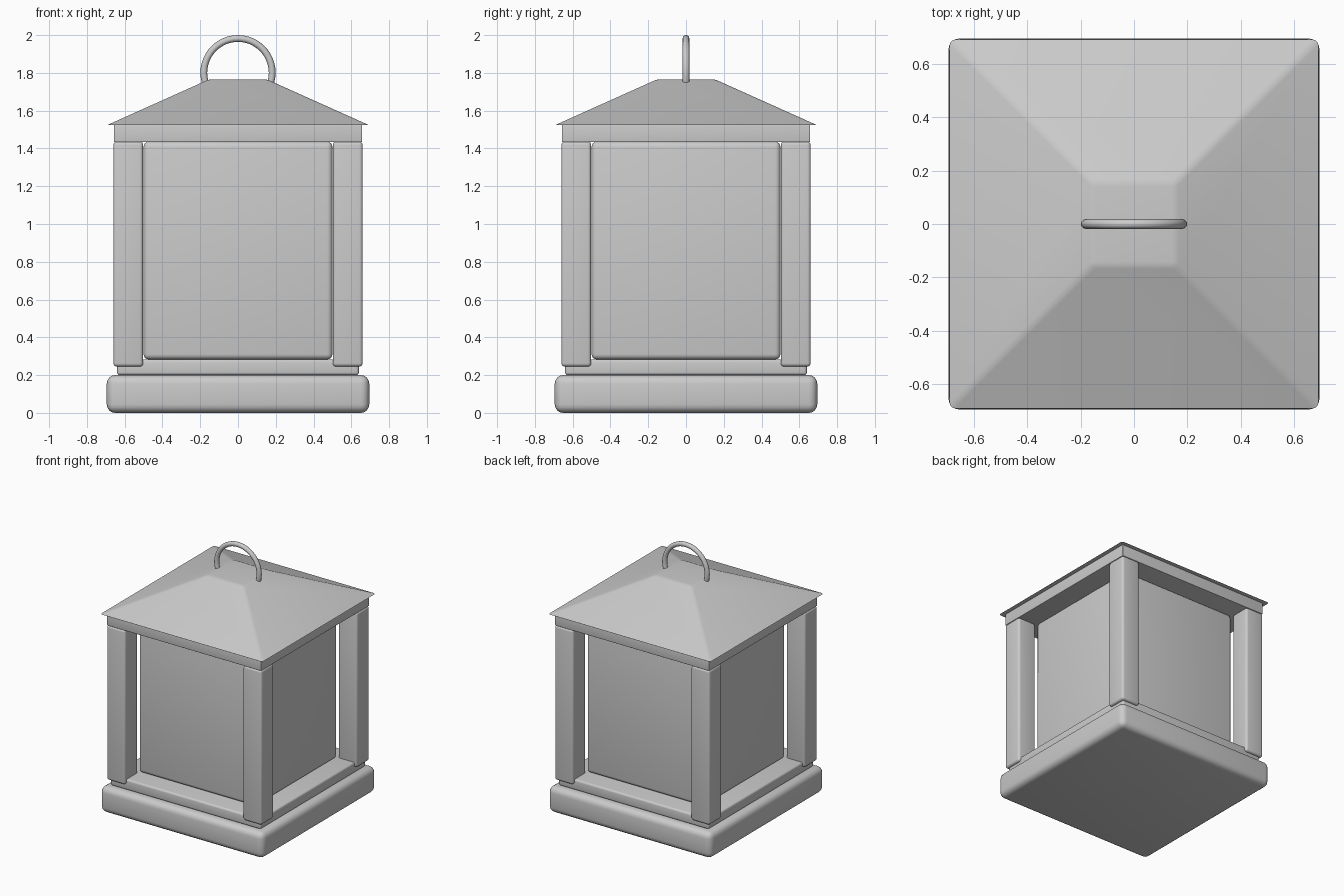
import bpy
import bmesh
import math

cube = bpy.data.objects.get("Cube")
if cube:
    bpy.data.objects.remove(cube, do_unlink=True)

# One plain grey for the whole lantern
grey = bpy.data.materials.new("plain_grey")
grey.use_nodes = True
colour = (0.6, 0.6, 0.6, 1.0)
grey.diffuse_color = colour
grey.node_tree.nodes["Principled BSDF"].inputs["Base Color"].default_value = colour


def finish(name, bm, angle=40):
    """Turn a bmesh into a named, smooth-shaded object."""
    bmesh.ops.recalc_face_normals(bm, faces=bm.faces)
    mesh = bpy.data.meshes.new(name)
    bm.to_mesh(mesh)
    bm.free()
    mesh.materials.append(grey)
    obj = bpy.data.objects.new(name, mesh)
    bpy.context.collection.objects.link(obj)
    bpy.ops.object.select_all(action='DESELECT')
    obj.select_set(True)
    bpy.context.view_layer.objects.active = obj
    bpy.ops.object.shade_smooth_by_angle(angle=math.radians(angle))
    return obj


def rounded_box(name, half, bottom, top, bevel, x=0, y=0):
    """Square-plan box between two heights with rounded edges."""
    bm = bmesh.new()
    bmesh.ops.create_cube(bm, size=2)
    for v in bm.verts:
        v.co = (x + v.co.x * half, y + v.co.y * half,
                top if v.co.z > 0 else bottom)
    if bevel:
        bmesh.ops.bevel(bm, geom=bm.edges[:], offset=bevel, segments=4,
                        profile=0.5, affect='EDGES')
    return finish(name, bm)


# Stacked body
rounded_box("base", 0.695, 0, 0.2, 0.045)
rounded_box("base_step", 0.64, 0.2, 0.283, 0.015)
rounded_box("lamp_core", 0.5, 0.283, 1.436, 0.028)
rounded_box("top_frame", 0.657, 1.434, 1.526, 0.004)

# Four corner posts
for side, sx in (("left", 1), ("right", -1)):
    for end, sy in (("front", -1), ("back", 1)):
        rounded_box(f"{end}_{side}_post", 0.079, 0.245, 1.436, 0.018,
                    sx * 0.581, sy * 0.581)

# Roof: truncated pyramid, softened along the hips and the flat cap
eave, cap, low, high = 0.69, 0.155, 1.525, 1.765
bm = bmesh.new()
bmesh.ops.create_cube(bm, size=2)
for v in bm.verts:
    upper = v.co.z > 0
    half = cap if upper else eave
    v.co = (v.co.x * half, v.co.y * half, high if upper else low)
soft = [e for e in bm.edges if max(v.co.z for v in e.verts) > low + 0.1]
bmesh.ops.bevel(bm, geom=soft, offset=0.015, segments=3, profile=0.5,
                affect='EDGES')
finish("roof", bm)

# Carrying ring, its lower half sunk into the roof
bpy.ops.mesh.primitive_torus_add(
    major_radius=0.181, minor_radius=0.018, major_segments=48,
    minor_segments=12, location=(0, 0, 1.801), rotation=(math.pi / 2, 0, 0))
ring = bpy.context.object
ring.name = "carrying_ring"
ring.data.materials.append(grey)
bpy.ops.object.shade_smooth_by_angle(angle=math.radians(60))
